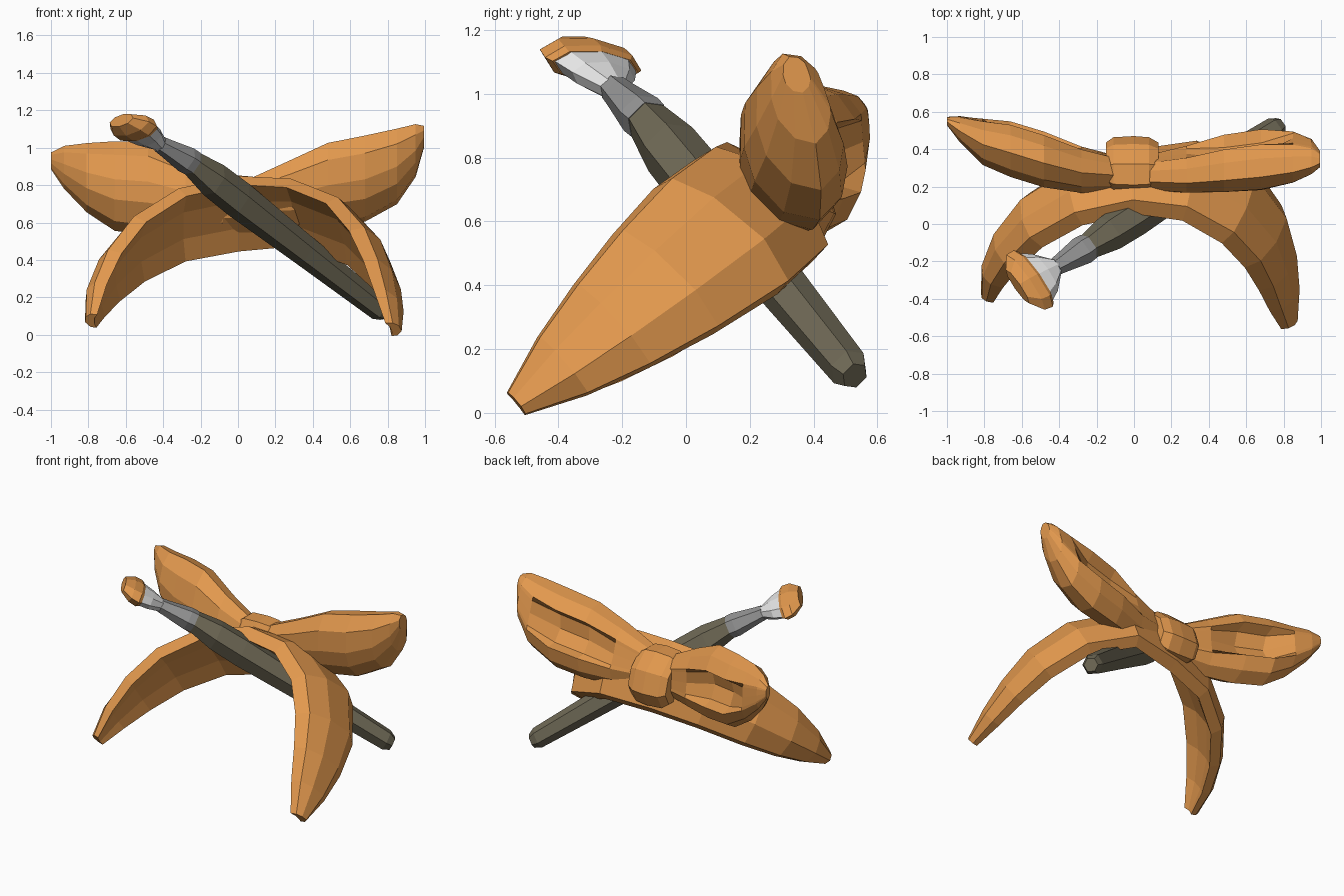
import bpy, bmesh, math
from mathutils import Vector

cube = bpy.data.objects.get("Cube")
if cube:
    bpy.data.objects.remove(cube, do_unlink=True)


def material(name, color):
    m = bpy.data.materials.new(name)
    m.use_nodes = True
    m.diffuse_color = (*color, 1)
    m.node_tree.nodes["Principled BSDF"].inputs["Base Color"].default_value = (*color, 1)
    return m


ORANGE = material("orange cloth", (0.76, 0.315, 0.075))
OLIVE = material("olive wood", (0.155, 0.138, 0.09))
GREY = material("grey metal", (0.29, 0.29, 0.29))
WHITE = material("white bristle", (0.78, 0.78, 0.78))


def loft(name, rings, mat):
    """Skin a row of equal rings and cap both ends."""
    bm = bmesh.new()
    loops = [[bm.verts.new(p) for p in ring] for ring in rings]
    n = len(loops[0])
    for a, b in zip(loops, loops[1:]):
        for i in range(n):
            j = (i + 1) % n
            bm.faces.new((a[i], a[j], b[j], b[i]))
    bm.faces.new(loops[0])
    bm.faces.new(loops[-1])
    bmesh.ops.recalc_face_normals(bm, faces=bm.faces)
    mesh = bpy.data.meshes.new(name)
    bm.to_mesh(mesh)
    bm.free()
    mesh.materials.append(mat)
    obj = bpy.data.objects.new(name, mesh)
    bpy.context.collection.objects.link(obj)
    return obj


# Headband: a domed strip arching in a plane that leans forward, flared at the left rear
X = Vector((1, 0, 0))
DOWN = Vector((0, -0.79, -0.61))
WIDE = Vector((0, 0.61, -0.79))
TOP = Vector((0, 0.22, 0.64))
# x, distance down the plane, half width, half thickness
ARCH = [(-0.775, 0.83, 0.045, 0.025), (-0.74, 0.66, 0.11, 0.045), (-0.665, 0.47, 0.165, 0.055),
        (-0.53, 0.26, 0.205, 0.06), (-0.30, 0.07, 0.225, 0.06), (0, -0.02, 0.23, 0.06),
        (0.30, -0.03, 0.24, 0.06), (0.56, 0.13, 0.25, 0.06), (0.70, 0.36, 0.22, 0.06),
        (0.765, 0.58, 0.175, 0.052), (0.80, 0.78, 0.12, 0.042), (0.825, 0.97, 0.045, 0.026)]
BAND_SECTION = [(-1, -0.9), (-0.96, 0.6), (-0.45, 1.6), (0.35, 1.75), (0.95, 0.6), (1, -0.7),
                (0.4, -0.3), (-0.4, -0.3)]
rings = []
for i, (x, t, w, th) in enumerate(ARCH):
    before, after = ARCH[max(i - 1, 0)], ARCH[min(i + 1, len(ARCH) - 1)]
    dx, dt = after[0] - before[0], after[1] - before[1]
    out = (X * dt - DOWN * dx).normalized()
    centre = TOP + X * x + DOWN * t + WIDE * t * (0.09 if x < 0 else 0.025)
    left = max(x, 0)
    across = WIDE + X * 0.38 * left - DOWN * 1.2 * left * (0.85 - left)
    rings.append([centre + across * a * w + out * b * th for a, b in BAND_SECTION])
loft("headband", rings, ORANGE)

# Bow loops: leaf shapes with a shallow eye-shaped pocket on the back
# x, y, z, half depth, half height, pocket depth
LEFT = [(0.08, 0.27, 0.72, 0.09, 0.13, 0), (0.28, 0.285, 0.75, 0.115, 0.195, 0.1),
        (0.48, 0.315, 0.80, 0.14, 0.24, 0.45), (0.68, 0.335, 0.835, 0.15, 0.245, 0.45),
        (0.85, 0.35, 0.90, 0.125, 0.215, 0.05), (0.95, 0.355, 0.985, 0.085, 0.15, 0),
        (0.995, 0.345, 1.06, 0.04, 0.06, 0)]
RIGHT = [(-0.08, 0.27, 0.70, 0.09, 0.13, 0), (-0.28, 0.29, 0.735, 0.125, 0.2, 0.1),
         (-0.48, 0.345, 0.78, 0.15, 0.25, 0.5), (-0.66, 0.40, 0.795, 0.15, 0.24, 0.5),
         (-0.81, 0.44, 0.84, 0.125, 0.185, 0.05), (-0.93, 0.505, 0.895, 0.07, 0.115, 0),
         (-1.0, 0.55, 0.93, 0.022, 0.045, 0)]


def bow_ring(x, y, z, depth, height, pocket, roll):
    rim, floor = 0.98 - 1.1 * pocket, 1 - 1.6 * pocket
    half = [(0.6, 0.82), (0.93, 0.48), (rim, 0.36)]
    section = [(0, 1)] + half + [(floor, 0)] + [(a, -b) for a, b in reversed(half)]
    section += [(0, -1), (-0.65, -0.75), (-1, -0.25), (-0.97, 0.2), (-0.63, 0.73)]
    c, s = math.cos(roll), math.sin(roll)
    return [(x, y + a * depth * c - b * height * s, z + a * depth * s + b * height * c)
            for a, b in section]


for name, stations, roll in (("left_bow_loop", LEFT, 0.35), ("right_bow_loop", RIGHT, 0.08)):
    loft(name, [bow_ring(*s, roll) for s in stations], ORANGE)

# Knot: a short eight-sided barrel around the bow, leaning with the band
rings = []
for x, r in ((-0.15, 0.78), (-0.11, 0.96), (0, 1), (0.08, 0.96), (0.13, 0.78)):
    ring = []
    for k in range(8):
        a = math.pi * (k + 0.5) / 4
        y, z = r * math.cos(a), r * math.sin(a)
        ring.append((x, 0.315 + 0.145 * y - 0.055 * z, 0.69 + 0.175 * z))
    rings.append(ring)
loft("bow_knot", rings, ORANGE)

# Brush: stations along one slanted axis with a fan-shaped head
TAIL = Vector((0.755, 0.51, 0.14))
NECK = Vector((-0.25, -0.125, 0.92))
MOUTH = Vector((-0.42, -0.23, 1.02))
TIP = MOUTH + Vector((-0.185, -0.095, 0.115))
AXIS = (MOUTH - NECK).normalized()
FAN = Vector((0.585, -0.8, 0.1))
FAN = (FAN - AXIS * FAN.dot(AXIS)).normalized()
THIN = AXIS.cross(FAN)


def brush_part(name, start, end, stations, mat, sides=6):
    rings = []
    for f, u, v in stations:
        c = start.lerp(end, f)
        angles = [2 * math.pi * k / sides for k in range(sides)]
        rings.append([c + FAN * u * math.cos(a) + THIN * v * math.sin(a) for a in angles])
    return loft(name, rings, mat)


brush_part("brush_handle", TAIL, NECK,
           [(-0.03, 0.045, 0.045), (0, 0.066, 0.066), (0.4, 0.083, 0.083), (0.75, 0.103, 0.1),
            (0.88, 0.1, 0.096), (1, 0.07, 0.068)], OLIVE)
brush_part("brush_ferrule", NECK, MOUTH,
           [(-0.05, 0.075, 0.07), (0.15, 0.08, 0.072), (0.8, 0.055, 0.05), (1, 0.048, 0.045)], GREY)
brush_part("brush_bristles", MOUTH, TIP,
           [(-0.03, 0.045, 0.04), (0.3, 0.12, 0.052), (0.66, 0.17, 0.055)], WHITE, 8)
brush_part("brush_paint_tip", MOUTH, TIP,
           [(0.56, 0.165, 0.055), (0.64, 0.185, 0.066), (0.86, 0.18, 0.062), (1.1, 0.11, 0.038)], ORANGE, 8)
